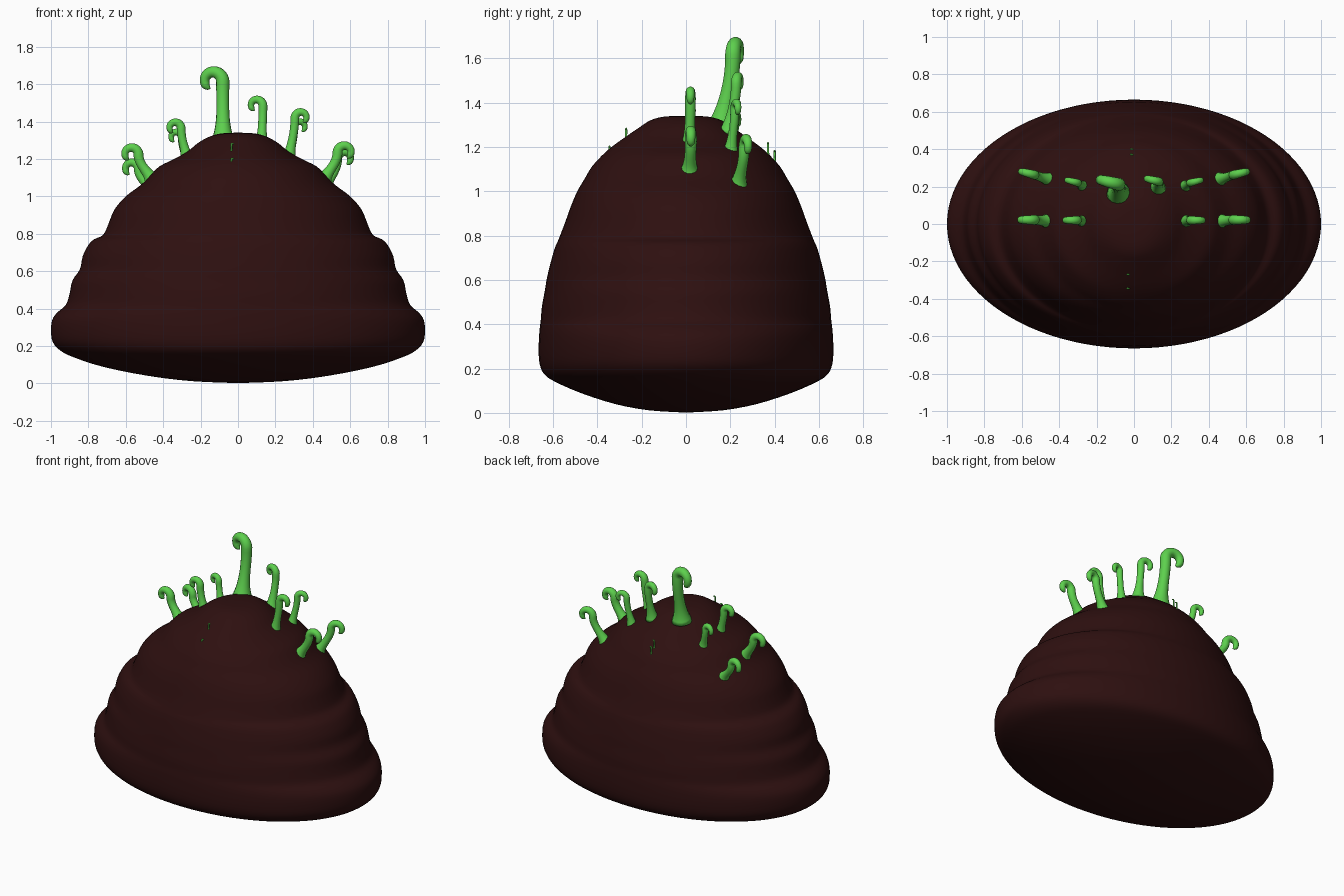
import bpy, bmesh, math
from mathutils import Vector

if "Cube" in bpy.data.objects:
    bpy.data.objects.remove(bpy.data.objects["Cube"])


def material(name, col):
    m = bpy.data.materials.new(name)
    m.diffuse_color = (*col, 1)
    m.use_nodes = True
    m.node_tree.nodes["Principled BSDF"].inputs["Base Color"].default_value = m.diffuse_color
    return m


BROWN = material("dark red brown", (0.027, 0.005, 0.005))
GREEN = material("bright green", (0.11, 0.63, 0.075))


def finish(name, bm, mat):
    bmesh.ops.recalc_face_normals(bm, faces=bm.faces)
    me = bpy.data.meshes.new(name)
    bm.to_mesh(me)
    bm.free()
    me.materials.append(mat)
    me.polygons.foreach_set("use_smooth", [True] * len(me.polygons))
    ob = bpy.data.objects.new(name, me)
    bpy.context.collection.objects.link(ob)
    return ob


def skin(bm, rings):
    # bridge consecutive rings and close both ends
    n = len(rings[0])
    loops = [[bm.verts.new(p) for p in r] for r in rings]
    for a, b in zip(loops, loops[1:]):
        for i in range(n):
            j = (i + 1) % n
            bm.faces.new((a[i], a[j], b[j], b[i]))
    bm.faces.new(loops[0])
    bm.faces.new(loops[-1])


# Mound: half width (x), half depth (y), height of each oval ring
PROFILE = [
    (0.02, 0.015, 0.002), (0.25, 0.17, 0.012), (0.48, 0.32, 0.04), (0.72, 0.47, 0.088),
    (0.88, 0.59, 0.14), (0.95, 0.64, 0.175), (0.99, 0.66, 0.22), (1.0, 0.665, 0.28),
    (0.993, 0.663, 0.34), (0.965, 0.66, 0.38), (0.92, 0.655, 0.42), (0.90, 0.65, 0.48),
    (0.885, 0.637, 0.55), (0.845, 0.627, 0.61), (0.83, 0.61, 0.68), (0.80, 0.593, 0.74),
    (0.77, 0.58, 0.77), (0.72, 0.57, 0.795), (0.69, 0.545, 0.86), (0.66, 0.52, 0.93),
    (0.60, 0.49, 1.0), (0.52, 0.455, 1.06), (0.47, 0.425, 1.11), (0.42, 0.38, 1.16),
    (0.34, 0.335, 1.20), (0.27, 0.28, 1.24), (0.21, 0.21, 1.288), (0.15, 0.16, 1.32),
    (0.09, 0.10, 1.336), (0.02, 0.02, 1.34)]


def smooth_rows(rows, steps=3):
    # Catmull-Rom refinement of the profile
    out = []
    for i in range(len(rows) - 1):
        p = [Vector(rows[min(max(k, 0), len(rows) - 1)]) for k in range(i - 1, i + 3)]
        for s in range(steps):
            t = s / steps
            out.append(0.5 * (2 * p[1] + (p[2] - p[0]) * t
                              + (2 * p[0] - 5 * p[1] + 4 * p[2] - p[3]) * t * t
                              + (3 * p[1] - p[0] - 3 * p[2] + p[3]) * t ** 3))
    return out + [Vector(rows[-1])]


bm = bmesh.new()
skin(bm, [[(rx * math.cos(math.tau * i / 96), ry * math.sin(math.tau * i / 96), z)
           for i in range(96)] for rx, ry, z in smooth_rows(PROFILE)])
finish("mound", bm, BROWN)


# Curled sprout: stem from base up to a hook around the given centre
def sprout(name, base, centre, curl, thick, turn=250):
    base, centre = Vector(base), Vector(centre)
    out = centre - base
    d = Vector((1 if out.x > 0 else -1, 0.25 * (1 if out.y > 0.02 else 0), 0)).normalized()
    up = Vector((0, 0, 1))
    start = centre - d * curl
    h = (start - base).length
    c1 = base + (start - base) * 0.3 + up * 0.03 * h
    c2 = start - up * h * 0.35
    pts = []
    for k in range(14):
        t = k / 14
        pts.append((base * (1 - t) ** 3 + c1 * 3 * t * (1 - t) ** 2
                    + c2 * 3 * t * t * (1 - t) + start * t ** 3,
                    thick * (0.85 + 1.1 * (1 - t) ** 4 + 0.2 * t)))
    for k in range(21):
        t = k / 20
        a = math.radians(180 - turn * t)
        r = curl * (1 - 0.25 * t)
        pts.append((centre + d * r * math.cos(a) + up * r * math.sin(a),
                    thick * 1.05 * (1 - 0.4 * t) * math.sqrt(max(0.03, min(1, (1 - t) * 6)))))
    side = d.cross(up)
    rings = []
    for k, (p, r) in enumerate(pts):
        tan = (pts[min(k + 1, len(pts) - 1)][0] - pts[max(k - 1, 0)][0]).normalized()
        n1 = (side - tan * side.dot(tan)).normalized()
        n2 = tan.cross(n1)
        rings.append([p + r * (n1 * math.cos(math.tau * i / 14) + n2 * math.sin(math.tau * i / 14))
                      for i in range(14)])
    bm = bmesh.new()
    skin(bm, rings)
    finish(name, bm, GREEN)


# Crown sprouts
sprout("tall_sprout", (-0.08, 0.16, 1.29), (-0.135, 0.225, 1.615), 0.055, 0.034)
sprout("top_sprout", (0.125, 0.19, 1.26), (0.098, 0.235, 1.485), 0.036, 0.023)

# Side sprouts in a middle and a back row; heights differ left and right
for s, label, dz in ((1, "right", 0), (-1, "left", -0.055)):
    sprout(f"{label}_inner_middle_sprout", (0.27 * s, 0.015, 1.19),
           (0.338 * s, 0.02, 1.42 + dz), 0.034, 0.023)
    sprout(f"{label}_inner_back_sprout", (0.27 * s, 0.20, 1.17),
           (0.332 * s, 0.228, 1.37 + dz), 0.032, 0.02)
    sprout(f"{label}_outer_middle_sprout", (0.455 * s, 0.015, 1.08),
           (0.572 * s, 0.022, 1.235 + dz * 0.2), 0.04, 0.026)
    sprout(f"{label}_outer_back_sprout", (0.45 * s, 0.235, 1.02),
           (0.57 * s, 0.272, 1.20 + dz), 0.04, 0.024)

# Tiny shoots just breaking the surface
for i, (x, y, z) in enumerate([(-0.035, -0.27, 1.265), (-0.035, -0.345, 1.185),
                               (-0.015, 0.37, 1.2), (-0.015, 0.4, 1.165)]):
    sprout(f"tiny_shoot_{i + 1}", (x, y, z - 0.05), (x + 0.006, y, z + 0.012), 0.006, 0.005, 180)
